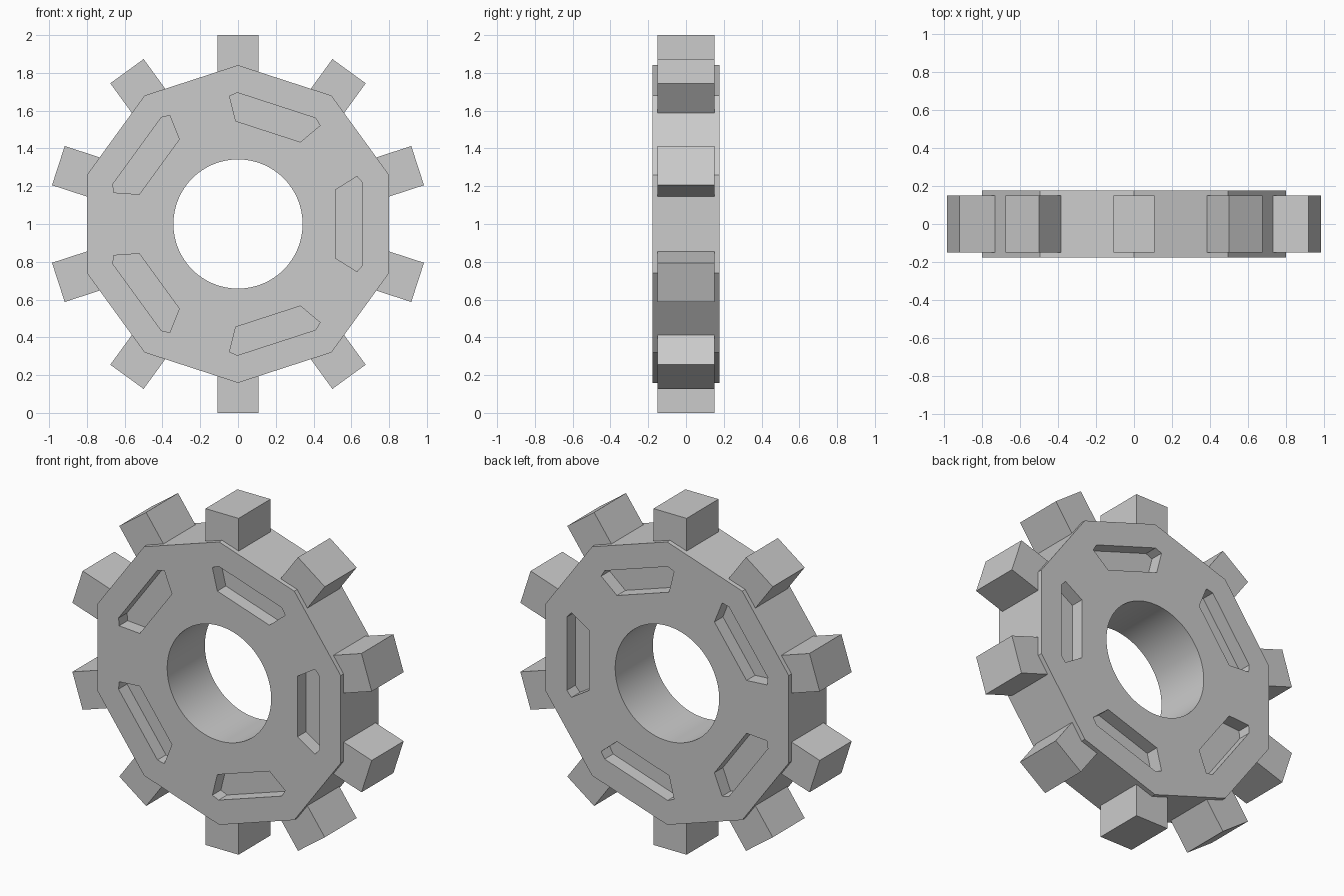
import bpy, bmesh
from math import sin, cos, pi, radians

if "Cube" in bpy.data.objects:
    bpy.data.objects.remove(bpy.data.objects["Cube"])

CZ = 1.0          # height of the wheel axis
HALF = 0.177      # half thickness of the body
DEPTH = 0.08      # pocket depth


def add_prism(bm, pts, y0, y1, angle=0.0):
    """Extrude an (x, z) outline along y, turned about the wheel axis."""
    c, s = cos(angle), sin(angle)
    turned = [(x * c - z * s, x * s + z * c + CZ) for x, z in pts]
    front = [bm.verts.new((x, y0, z)) for x, z in turned]
    back = [bm.verts.new((x, y1, z)) for x, z in turned]
    bm.faces.new(front)
    bm.faces.new(back[::-1])
    n = len(pts)
    for i in range(n):
        j = (i + 1) % n
        bm.faces.new((front[j], front[i], back[i], back[j]))


def finish(bm, name):
    bmesh.ops.recalc_face_normals(bm, faces=bm.faces)
    mesh = bpy.data.meshes.new(name)
    bm.to_mesh(mesh)
    bm.free()
    ob = bpy.data.objects.new(name, mesh)
    bpy.context.collection.objects.link(ob)
    return ob


def ring(r, n, start=0.0):
    return [(r * cos(start + 2 * pi * i / n), r * sin(start + 2 * pi * i / n))
            for i in range(n)]


# Ten-sided body
bm = bmesh.new()
add_prism(bm, ring(0.841, 10, radians(18)), -HALF, HALF)
body = finish(bm, "wheel_body")

# Cutter: round bore and five shallow pockets on each face
bm = bmesh.new()
add_prism(bm, ring(0.342, 96), -0.4, 0.4)
half = [(0.515, 0.18), (0.63, 0.252), (0.66, 0.218)]
pocket = half + [(x, -z) for x, z in reversed(half)]
for i in range(5):
    a = radians(72 * i)
    add_prism(bm, pocket, -0.4, -HALF + DEPTH, a)
    add_prism(bm, pocket, HALF - DEPTH, 0.4, a)
cutter = finish(bm, "bore_and_pocket_cutter")
cutter.hide_render = True

cut = body.modifiers.new("cut", 'BOOLEAN')
cut.operation = 'DIFFERENCE'
cut.solver = 'EXACT'
cut.object = cutter
bpy.context.view_layer.objects.active = body
body.select_set(True)
bpy.ops.object.modifier_apply(modifier="cut")
bpy.data.objects.remove(cutter)
bpy.ops.object.shade_smooth_by_angle(angle=radians(20))

# Ten block teeth on the corners
bm = bmesh.new()
tooth = [(0.74, -0.109), (1.0, -0.109), (1.0, 0.109), (0.74, 0.109)]
for i in range(10):
    add_prism(bm, tooth, -0.15, 0.15, radians(18 + 36 * i))
finish(bm, "teeth")
